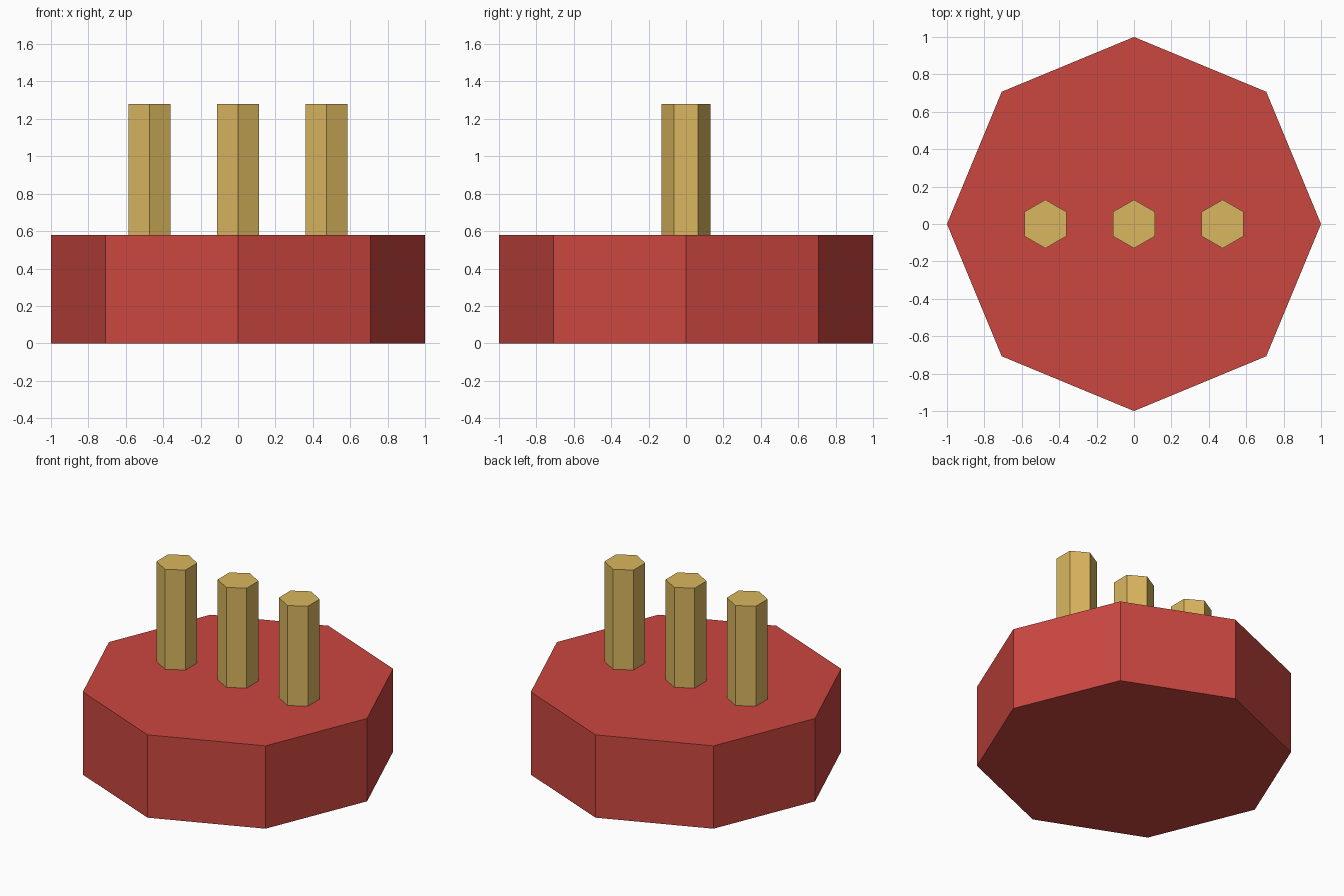
import bpy

default = bpy.data.objects.get("Cube")
if default:
    bpy.data.objects.remove(default, do_unlink=True)


def material(name, rgb):
    mat = bpy.data.materials.new(name)
    mat.use_nodes = True
    colour = (*rgb, 1.0)
    mat.diffuse_color = colour
    mat.node_tree.nodes["Principled BSDF"].inputs["Base Color"].default_value = colour
    return mat


def prism(name, sides, radius, bottom, top, x, mat):
    """Upright flat-faced prism with a corner pointing along y."""
    bpy.ops.mesh.primitive_cylinder_add(
        vertices=sides, radius=radius, depth=top - bottom,
        location=(x, 0, (bottom + top) / 2))
    obj = bpy.context.object
    obj.name = name
    obj.data.materials.append(mat)
    return obj


red = material("red", (0.60, 0.063, 0.052))
gold = material("gold", (0.70, 0.47, 0.113))

BASE_TOP = 0.58
PIN_TOP = 1.28
PIN_SPACING = 0.474

# Octagonal base
prism("base", 8, 1.0, 0, BASE_TOP, 0, red)

# Row of three hexagonal pins standing on the base
for side, label in ((-1, "right"), (0, "middle"), (1, "left")):
    prism(label + "_pin", 6, 0.13, BASE_TOP, PIN_TOP, side * PIN_SPACING, gold)
